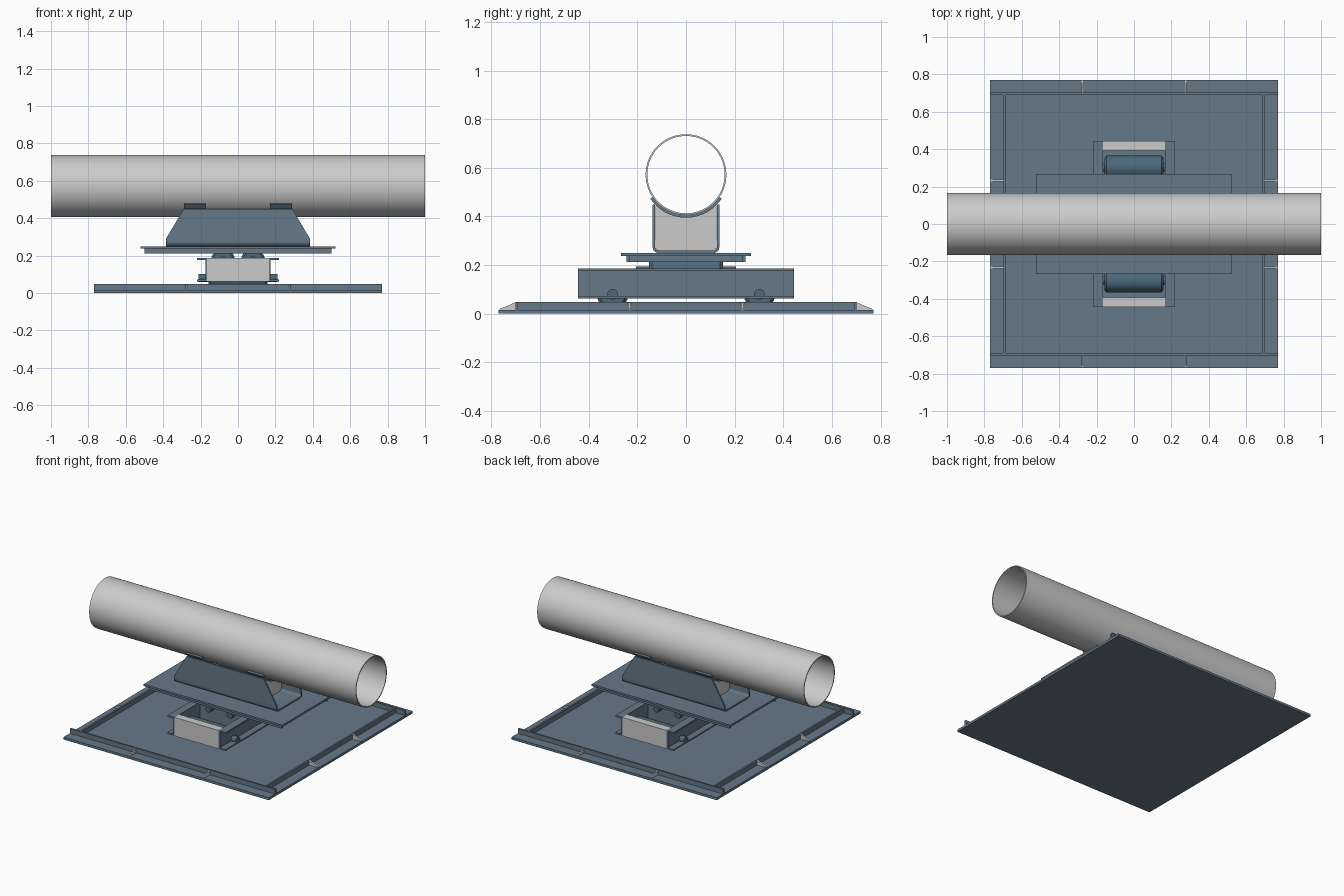
import bpy, bmesh
from math import sin, cos, pi, radians
from mathutils import Vector

if "Cube" in bpy.data.objects:
    bpy.data.objects.remove(bpy.data.objects["Cube"])


def material(name, rgb):
    m = bpy.data.materials.new(name)
    m.diffuse_color = (*rgb, 1)
    m.use_nodes = True
    m.node_tree.nodes["Principled BSDF"].inputs["Base Color"].default_value = m.diffuse_color
    return m


BLUE = material("painted_steel", (0.13, 0.19, 0.25))
DARK = material("roller_steel", (0.07, 0.14, 0.20))
PIPE_Z, PIPE_R = 0.572, 0.166


def finish(name, bm, mat=None, smooth=False):
    bmesh.ops.recalc_face_normals(bm, faces=bm.faces[:])
    me = bpy.data.meshes.new(name)
    bm.to_mesh(me)
    bm.free()
    ob = bpy.data.objects.new(name, me)
    bpy.context.collection.objects.link(ob)
    if mat:
        me.materials.append(mat)
    if smooth:
        bpy.ops.object.select_all(action='DESELECT')
        ob.select_set(True)
        bpy.context.view_layer.objects.active = ob
        bpy.ops.object.shade_smooth_by_angle(angle=radians(35))
    return ob


def box(name, x, y, z, mat=BLUE):
    bm = bmesh.new()
    for v in bmesh.ops.create_cube(bm, size=1)["verts"]:
        v.co = Vector([r[0] + (c + 0.5) * (r[1] - r[0]) for r, c in zip((x, y, z), v.co)])
    return finish(name, bm, mat)


def prism(name, a, b, mat=BLUE, smooth=False):
    """Solid between two matching outlines of 3D points."""
    bm = bmesh.new()
    va, vb = [bm.verts.new(p) for p in a], [bm.verts.new(p) for p in b]
    bm.faces.new(va)
    bm.faces.new(vb)
    for i in range(len(va)):
        j = (i + 1) % len(va)
        bm.faces.new((va[i], va[j], vb[j], vb[i]))
    return finish(name, bm, mat, smooth)


def lathe(name, profile, axis, centre, mat, seg=48, closed=False):
    """Revolve (along, radius) points around the x or y axis."""
    bm = bmesh.new()
    rings = []
    for t, r in profile:
        ring = []
        for k in range(seg):
            c, s = r * cos(2 * pi * k / seg), r * sin(2 * pi * k / seg)
            p = (t, c, s) if axis == 'x' else (c, t, s)
            ring.append(bm.verts.new(Vector(p) + Vector(centre)))
        rings.append(ring)
    pairs = list(zip(rings, rings[1:])) + ([(rings[-1], rings[0])] if closed else [])
    for p, q in pairs:
        for k in range(seg):
            j = (k + 1) % seg
            bm.faces.new((p[k], p[j], q[j], q[k]))
    if not closed:
        bm.faces.new(rings[0])
        bm.faces.new(rings[-1])
    return finish(name, bm, mat, True)


def arc(radius, a0, a1, n):
    """Points (y, z) around the pipe axis, angle measured from straight down."""
    angles = [a0 + (a1 - a0) * i / n for i in range(n + 1)]
    return [(radius * sin(a), PIPE_Z - radius * cos(a)) for a in angles]


# pipe
lathe("pipe", [(-1, PIPE_R), (1, PIPE_R), (1, PIPE_R - 0.007), (-1, PIPE_R - 0.007)],
      'x', (0, 0, PIPE_Z), None, 72, True)

# base plate with retaining rails and tapered gussets
box("base_plate", (-0.77, 0.77), (-0.77, 0.77), (0, 0.016))
for s in (-1, 1):
    ys, xs = sorted((s * 0.69, s * 0.702)), sorted((s * 0.688, s * 0.7))
    box("base_rail_long", (-0.77, 0.77), ys, (0.016, 0.048))
    box("base_rail_side", xs, (-0.69, 0.69), (0.016, 0.048))
    tri = [(0.70, 0.016), (0.766, 0.016), (0.766, 0.02), (0.70, 0.047)]
    for t in (-1, 1):
        prism("base_gusset_long", [(t * 0.274, s * d, z) for d, z in tri],
              [(t * 0.282, s * d, z) for d, z in tri], None)
        prism("base_gusset_side", [(s * d, t * 0.226, z) for d, z in tri],
              [(s * d, t * 0.238, z) for d, z in tri], None)

# roller carriage: side channels, end channels and bearing plates
Z0, Z1, T = 0.062, 0.187, 0.01
channel = [(0.165, Z0), (0.218, Z0), (0.218, Z0 + T), (0.175, Z0 + T),
           (0.175, Z1 - T), (0.218, Z1 - T), (0.218, Z1), (0.165, Z1)]
end = [(0.445, Z0), (0.392, Z0), (0.392, Z0 + T), (0.435, Z0 + T),
       (0.435, Z1 - T), (0.392, Z1 - T), (0.392, Z1), (0.445, Z1)]
for s in (-1, 1):
    prism("carriage_side_channel", [(s * x, -0.445, z) for x, z in channel],
          [(s * x, 0.445, z) for x, z in channel])
    prism("carriage_end_channel", [(-0.165, s * y, z) for y, z in end],
          [(0.165, s * y, z) for y, z in end], None)
    box("carriage_cross_plate", (-0.165, 0.165), sorted((s * 0.16, s * 0.172)), (Z0, Z1))

# rollers: the lower pair rolls along y, the upper pair along x
RR = 0.064


def roller(name, axis, centre, half, axle_half):
    lathe(name, [(-half, RR - 0.012), (-half + 0.012, RR),
                 (half - 0.012, RR), (half, RR - 0.012)], axis, centre, DARK)
    lathe(name + "_axle", [(-axle_half, 0.022), (axle_half, 0.022)], axis, centre, DARK, 24)


for s in (-1, 1):
    roller("lower_roller", 'x', (0, s * 0.302, 0.016 + RR), 0.158, 0.21)
    roller("upper_roller", 'y', (s * 0.08, 0, 0.237 - RR), 0.152, 0.205)

# upper slide plate with downward rim
box("slide_plate", (-0.52, 0.52), (-0.268, 0.268), (0.237, 0.25))
for s in (-1, 1):
    box("slide_rim_long", (-0.5, 0.5), sorted((s * 0.233, s * 0.245)), (0.212, 0.237))
    box("slide_rim_end", sorted((s * 0.474, s * 0.486)), (-0.233, 0.233), (0.212, 0.237))

# pipe shoe: folded U channel with raked ends
W, TH, RO = 0.137, 0.01, 0.024


def half_u(w, z, r):
    pts = [(w, 0.45), (w, 0.29)]
    for i in range(7):
        a = i * pi / 12
        pts.append((w - r + r * cos(a), z + r - r * sin(a)))
    return pts


def full_u(w, z, r):
    right = half_u(w, z, r)
    return right + [(-y, zz) for y, zz in reversed(right)]


def end_x(z):
    return 0.385 - 0.095 * max(0, z - 0.29) / 0.16


bm = bmesh.new()
loops = []
for pts in (full_u(W, 0.25, RO), full_u(W - TH, 0.26, RO - TH)):
    for s in (-1, 1):
        loops.append([bm.verts.new((s * end_x(z), y, z)) for y, z in pts])
ol, orr, il, ir = loops
for i in range(len(ol) - 1):
    for p, q in ((ol, orr), (il, ir), (ol, il), (orr, ir)):
        bm.faces.new((p[i], p[i + 1], q[i + 1], q[i]))
for i in (0, -1):
    bm.faces.new((ol[i], orr[i], ir[i], il[i]))
finish("shoe_channel", bm, BLUE, True)

# curved saddle pads and the web plates beneath them
A = radians(56)
pad = arc(PIPE_R, -A, A, 24) + arc(PIPE_R + 0.011, A, -A, 24)
top = [p for p in arc(PIPE_R + 0.011, -0.78, 0.78, 20)]
web = [(-0.127, 0.27), (-0.117, 0.26), (0.117, 0.26), (0.127, 0.27)] + top[::-1]
for s in (-1, 1):
    prism("saddle_pad", [(s * 0.17, y, z) for y, z in pad],
          [(s * 0.29, y, z) for y, z in pad], BLUE, True)
    prism("shoe_web", [(s * 0.224, y, z) for y, z in web],
          [(s * 0.236, y, z) for y, z in web], None)
